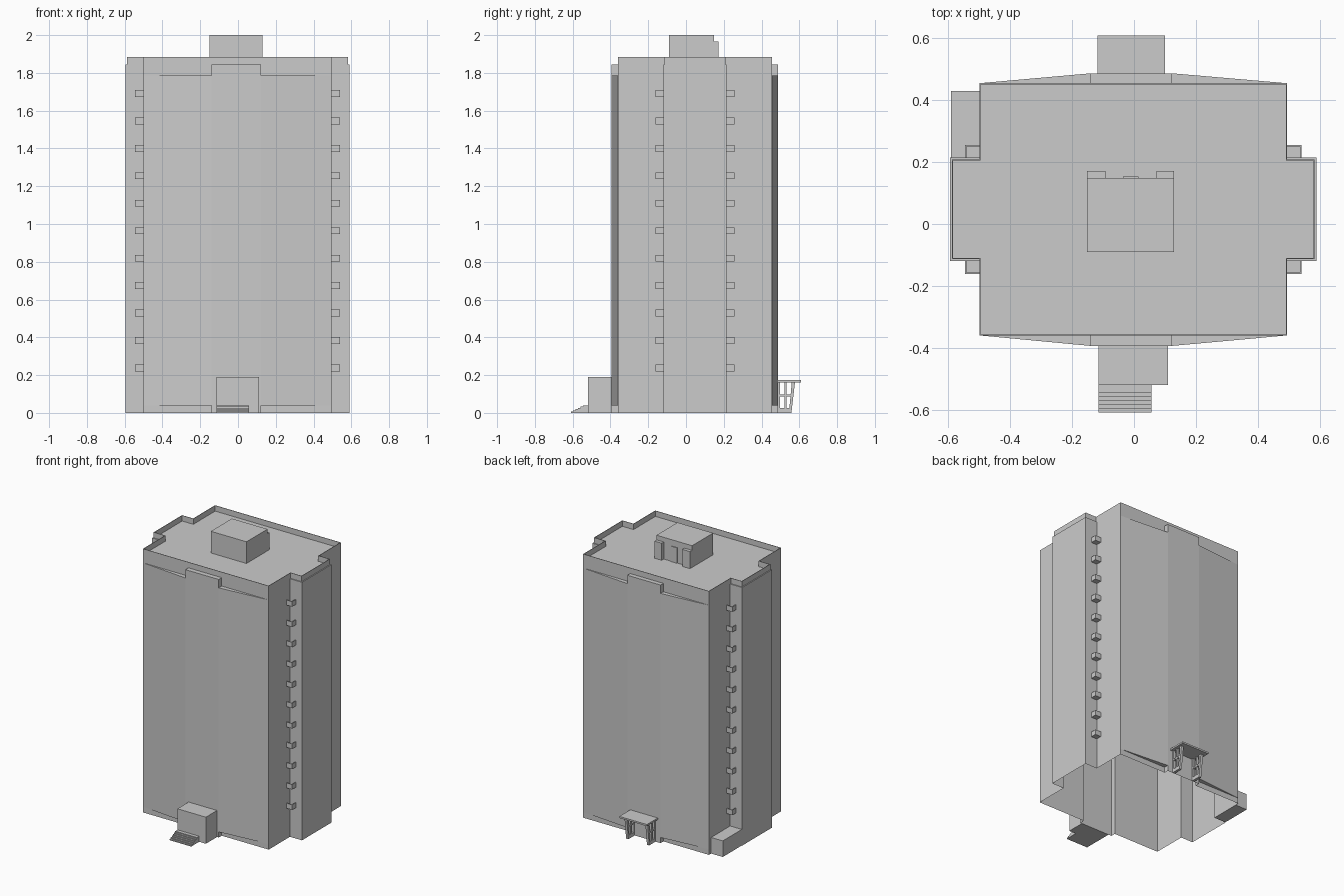
import bpy, bmesh

if "Cube" in bpy.data.objects:
    bpy.data.objects.remove(bpy.data.objects["Cube"])

grey = bpy.data.materials.new("concrete_grey")
grey.diffuse_color = (0.6, 0.6, 0.6, 1)
grey.use_nodes = True
grey.node_tree.nodes["Principled BSDF"].inputs["Base Color"].default_value = grey.diffuse_color


def finish(name, bm):
    me = bpy.data.meshes.new(name)
    bm.to_mesh(me)
    bm.free()
    me.materials.append(grey)
    ob = bpy.data.objects.new(name, me)
    bpy.context.collection.objects.link(ob)
    return ob


def add_prism(bm, pts, lo, hi, axis="z", bottom=True, top=True):
    """Extrude a 2D outline along z, or a (y, z) outline along x."""
    area = sum(a[0] * b[1] - b[0] * a[1] for a, b in zip(pts, pts[1:] + pts[:1]))
    if area < 0:
        pts = pts[::-1]
    put = (lambda p, h: (p[0], p[1], h)) if axis == "z" else (lambda p, h: (h, p[0], p[1]))
    a = [bm.verts.new(put(p, lo)) for p in pts]
    b = [bm.verts.new(put(p, hi)) for p in pts]
    n = len(pts)
    for i in range(n):
        j = (i + 1) % n
        bm.faces.new((a[i], a[j], b[j], b[i]))
    if bottom:
        bm.faces.new(a[::-1])
    if top:
        bm.faces.new(b)


def add_box(bm, x0, x1, y0, y1, z0, z1):
    add_prism(bm, [(x0, y0), (x1, y0), (x1, y1), (x0, y1)], z0, z1)


def box(name, *dims):
    bm = bmesh.new()
    add_box(bm, *dims)
    return finish(name, bm)


# main extents
XL, XR, YF, YB = -0.5, 0.495, -0.36, 0.455
WL, WR, WF, WB = -0.595, 0.59, -0.12, 0.215
CL, CR, CF, CBK = -0.14, 0.123, -0.394, 0.487
ROOF = 1.845

# tower: cross-shaped shell with central front and back bays, open underneath
outline = [(XL, YF), (CL, YF), (CL, CF), (CR, CF), (CR, YF), (XR, YF),
           (XR, WF), (WR, WF), (WR, WB), (XR, WB), (XR, YB),
           (CR, YB), (CR, CBK), (CL, CBK), (CL, YB), (XL, YB),
           (XL, WB), (WL, WB), (WL, WF), (XL, WF)]
bm = bmesh.new()
add_prism(bm, outline, 0, ROOF, bottom=False)
finish("tower_body", bm)

# tapered facade panels either side of the bays
bm = bmesh.new()
for wall, bay in ((YF, CF), (YB, CBK)):
    for corner, edge in ((XL, CL), (XR, CR)):
        add_prism(bm, [(corner, wall), (edge, wall), (edge, bay)], 0.04, 1.785)
finish("facade_panels", bm)

# parapet around the roof
d = 0.007
par = [(XL, YF), (XR, YF), (XR, WF + d), (WR - d, WF + d), (WR - d, WB - d), (XR, WB - d),
       (XR, YB), (XL, YB), (XL, WB - d), (WL + d, WB - d), (WL + d, WF + d), (XL, WF + d)]
bm = bmesh.new()
add_prism(bm, par, ROOF, 1.885, bottom=False, top=False)
parapet = finish("parapet", bm)
mod = parapet.modifiers.new("thickness", "SOLIDIFY")
mod.thickness = 0.005

# roof machine room with rear piers and door
bm = bmesh.new()
add_box(bm, -0.152, 0.13, -0.09, 0.148, ROOF, 2.0)
for x0, x1 in ((-0.152, -0.092), (0.072, 0.13)):
    add_box(bm, x0, x1, 0.148, 0.172, ROOF, 1.967)
add_box(bm, -0.035, 0.015, 0.148, 0.153, ROOF, 1.955)
finish("machine_room", bm)

# corner balconies: floor, outer rail, end rail and slim depth
bm = bmesh.new()
t = 0.005
for xi, xo in ((XL, XL - 0.046), (XR, XR + 0.046)):
    for yi, yo in ((WF, WF - 0.041), (WB, WB + 0.041)):
        x0, x1, y0, y1 = min(xi, xo), max(xi, xo), min(yi, yo), max(yi, yo)
        sx, sy = (t if xo > xi else -t), (t if yo > yi else -t)
        for k in range(11):
            z = 0.22 + 0.1453 * k
            add_box(bm, x0, x1, y0, y1, z, z + t)
            add_box(bm, min(xo, xo - sx), max(xo, xo - sx), y0, y1, z + t, z + 0.036)
            add_box(bm, min(xi, xo - sx), max(xi, xo - sx),
                    min(yo, yo - sy), max(yo, yo - sy), z + t, z + 0.036)
finish("balconies", bm)

# front entrance and its steps
box("entrance_porch", -0.115, 0.11, -0.52, CF, 0, 0.19)
steps = [(-0.52, 0), (-0.52, 0.04), (-0.545, 0.04)]
y, z = -0.545, 0.04
for i in range(5):
    z -= 0.0067
    steps.append((y, z))
    y -= 0.013
    steps.append((y, z))
steps.append((y, 0))
bm = bmesh.new()
add_prism(bm, steps, -0.115, 0.057, axis="x")
finish("entrance_steps", bm)

# low annex at the back left corner
box("corner_annex", -0.592, XL, WB, 0.43, 0, 0.115)

# back canopy on two latticed side screens
box("canopy_roof", -0.118, 0.1, CBK, 0.61, 0.162, 0.174)
bm = bmesh.new()
for x0 in (-0.1, 0.065):
    x1 = x0 + 0.018
    add_prism(bm, [(0.545, 0), (0.558, 0), (0.577, 0.162), (0.56, 0.162)], x0, x1, axis="x")
    add_box(bm, x0, x1, CBK, 0.497, 0, 0.162)
    add_box(bm, x0, x1, 0.522, 0.532, 0, 0.162)
    add_box(bm, x0, x1, CBK, 0.552, 0, 0.025)
    add_box(bm, x0, x1, CBK, 0.56, 0.088, 0.098)
finish("canopy_screens", bm)
